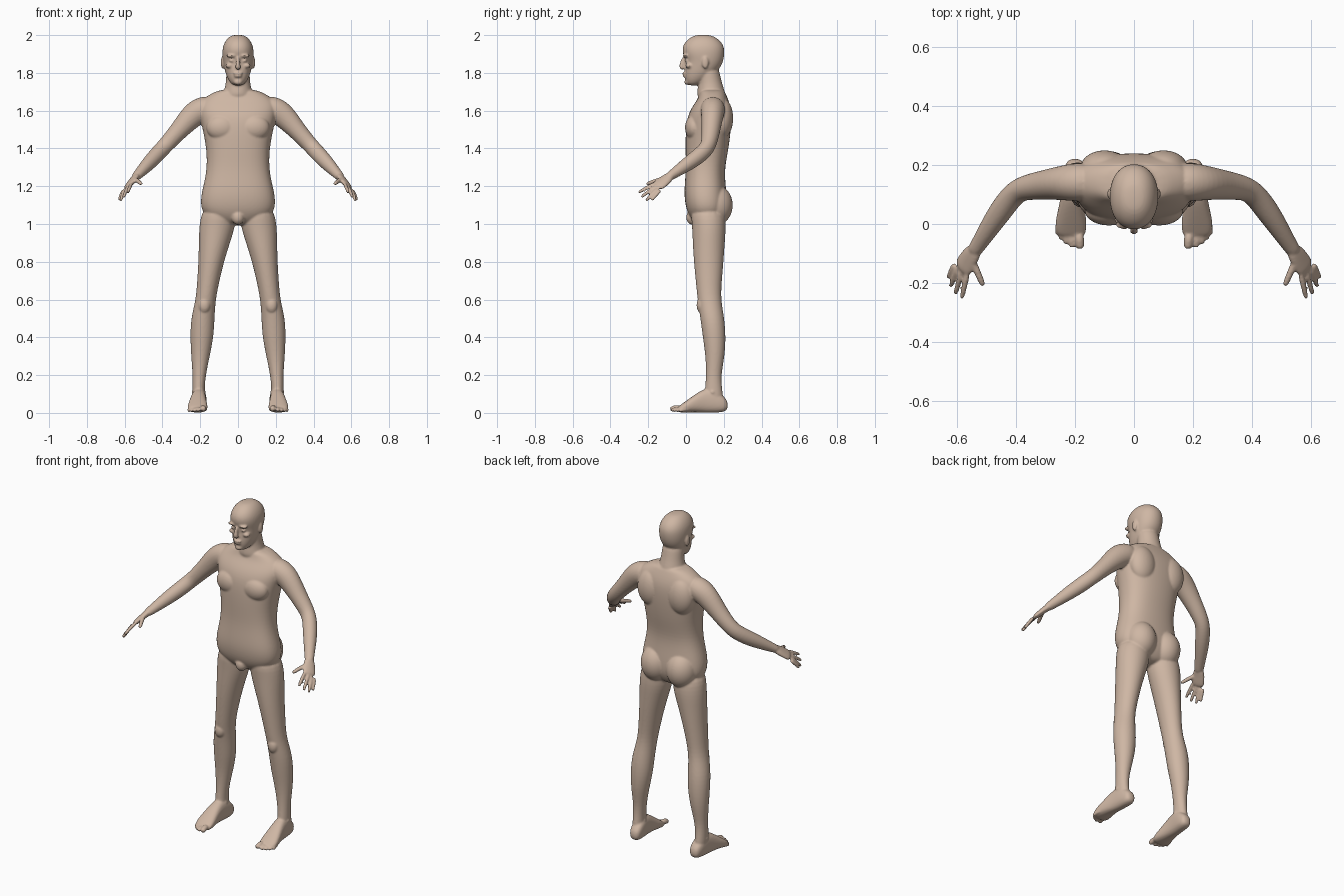
import bpy, bmesh, math
from mathutils import Vector as V, Matrix

bm = bmesh.new()      # central parts
side = bmesh.new()    # parts on the +x side, mirrored later


def loft(b, rings, n=2.0, seg=16):
    """Closed skin through rings of (centre, half axis u, half axis v)."""
    loops = []
    for c, u, v in rings:
        loop = []
        for i in range(seg):
            a = 2 * math.pi * i / seg
            ca, sa = math.cos(a), math.sin(a)
            loop.append(b.verts.new(c + u * math.copysign(abs(ca) ** (2 / n), ca)
                                    + v * math.copysign(abs(sa) ** (2 / n), sa)))
        loops.append(loop)
    for p, q in zip(loops, loops[1:]):
        for i in range(seg):
            j = (i + 1) % seg
            b.faces.new((p[i], p[j], q[j], q[i]))
    b.faces.new(loops[0][::-1])
    b.faces.new(loops[-1])


def stack(b, rows, n=2.0):
    """Horizontal slices: z, centre x, half width, front y, back y."""
    loft(b, [(V((cx, (f + k) / 2, z)), V((w, 0, 0)), V((0, (k - f) / 2, 0)))
             for z, cx, w, f, k in rows], n)


def tube(b, pts, wide=(0, 0, 1), seg=12):
    """Limb along a path of (x, y, z, half width, half thickness)."""
    P = [V(p[:3]) for p in pts]
    rings = []
    for i, p in enumerate(pts):
        d = (P[min(i + 1, len(P) - 1)] - P[max(i - 1, 0)]).normalized()
        u = V(wide)
        u = (u - d * u.dot(d)).normalized()
        rings.append((P[i], u * p[3], d.cross(u) * p[4]))
    loft(b, rings, 2.0, seg)


def ball(b, c, r):
    bmesh.ops.create_uvsphere(b, u_segments=16, v_segments=10, radius=1,
                              matrix=Matrix.Translation(c) @ Matrix.Diagonal((*r, 1)))


def digit(b, base, tip, r, drop=0.004):
    """Finger or toe with a slightly raised middle joint."""
    A, B = V(base), V(tip)
    M = (A + B) / 2 + V((0, 0, drop))
    E = B + (M - B) * 0.15
    tube(b, [(*A, r, r), (*M, r, r), (*E, r * .9, r * .9), (*B, r * .55, r * .55)], (1, 0.3, 0.2), 10)


# torso and shoulders
stack(bm, [(.99, 0, .07, .06, .17), (1.03, 0, .165, .022, .2), (1.08, 0, .202, -.002, .22),
           (1.15, 0, .2, -.012, .218), (1.22, 0, .182, -.008, .21), (1.3, 0, .167, -.002, .207),
           (1.4, 0, .17, -.005, .228), (1.5, 0, .19, -.004, .24), (1.57, 0, .207, .006, .243),
           (1.62, 0, .215, .03, .238), (1.66, 0, .195, .06, .225), (1.69, 0, .145, .07, .212),
           (1.715, 0, .09, .075, .2)], 2.4)
ball(bm, (0, .035, 1.035), (.035, .035, .04))
ball(side, (.085, .155, 1.1), (.092, .096, .11))      # buttock
ball(side, (.085, .045, 1.51), (.085, .052, .07))     # chest muscle
ball(side, (.1, .19, 1.56), (.085, .062, .11))        # shoulder blade

# neck
stack(bm, [(1.65, 0, .09, .06, .215), (1.7, 0, .077, .056, .208), (1.745, 0, .065, .066, .192),
           (1.79, 0, .064, .06, .182), (1.84, 0, .06, .05, .17)])

# head
stack(bm, [(1.732, 0, .026, .012, .06), (1.755, 0, .048, -.004, .105), (1.79, 0, .065, -.01, .15),
           (1.83, 0, .075, -.008, .186), (1.865, 0, .081, -.004, .2), (1.9, 0, .085, -.02, .206),
           (1.935, 0, .083, -.022, .205), (1.965, 0, .071, -.006, .188), (1.988, 0, .052, .022, .16),
           (2.002, 0, .026, .055, .125)], 2.15)
tube(bm, [(0, -.008, 1.885, .009, .012), (0, -.02, 1.855, .01, .012),
          (0, -.026, 1.832, .015, .013), (0, -.014, 1.818, .016, .01)], (1, 0, 0))   # nose
ball(bm, (0, -.009, 1.797), (.026, .011, .007))       # lips
ball(bm, (0, -.007, 1.783), (.022, .011, .007))
ball(bm, (0, .006, 1.752), (.024, .015, .016))        # chin
ball(side, (.034, -.002, 1.89), (.03, .016, .009))    # brow
ball(side, (.033, .006, 1.864), (.015, .013, .01))    # eye
ball(side, (.045, .016, 1.838), (.022, .02, .014))    # cheek
ball(side, (.082, .102, 1.855), (.009, .018, .034))   # ear

# arm
tube(side, [(.13, .142, 1.625, .06, .06), (.19, .142, 1.607, .07, .068), (.24, .14, 1.578, .068, .06),
            (.31, .132, 1.498, .05, .05), (.365, .124, 1.437, .045, .044), (.402, .11, 1.397, .043, .041),
            (.445, .055, 1.35, .043, .042), (.49, -.012, 1.303, .036, .035),
            (.53, -.075, 1.26, .025, .027), (.548, -.1, 1.243, .022, .025)], seg=16)

# hand
across = (.05, .03, -.04)
tube(side, [(.532, -.078, 1.258, .026, .022), (.553, -.107, 1.236, .036, .018),
            (.571, -.135, 1.213, .041, .016), (.587, -.158, 1.195, .038, .013)], across)
digit(side, (.553, -.11, 1.24), (.511, -.21, 1.211), .0125)
for base, tip in [((.562, -.155, 1.218), (.584, -.253, 1.165)), ((.580, -.15, 1.203), (.606, -.238, 1.141)),
                  ((.595, -.143, 1.191), (.622, -.213, 1.122)), ((.606, -.132, 1.182), (.63, -.183, 1.124))]:
    digit(side, base, tip, .0105)

# leg
stack(side, [(1.1, .1, .085, .02, .2), (1.0, .108, .1, .03, .215), (.9, .125, .084, .034, .207),
             (.8, .142, .069, .04, .2), (.7, .157, .06, .05, .191), (.6, .171, .053, .06, .185),
             (.5, .187, .064, .075, .205), (.4, .191, .063, .088, .212), (.3, .199, .05, .103, .206),
             (.2, .205, .035, .106, .186), (.12, .21, .032, .1, .192), (.04, .205, .036, .09, .205)])
ball(side, (.178, .085, .57), (.034, .03, .045))      # kneecap
ball(side, (.208, .14, .11), (.039, .022, .022))      # ankle bones

# foot: slices from heel to toes (y, centre x, half width, bottom z, top z)
loft(side, [(V((x, y, (lo + hi) / 2)), V((w, 0, 0)), V((0, 0, (hi - lo) / 2)))
            for y, x, w, lo, hi in [(.222, .2, .02, .02, .06), (.2, .2, .036, .003, .09),
                                    (.15, .204, .039, 0, .13), (.1, .208, .039, 0, .132),
                                    (.05, .212, .046, .003, .1), (0, .214, .055, .001, .064),
                                    (-.03, .214, .052, .002, .042), (-.045, .212, .04, .006, .03)]], 2.5)
for x, y, r in [(.182, -.083, .017), (.211, -.08, .012), (.231, -.068, .011), (.248, -.054, .0105), (.262, -.036, .01)]:
    digit(side, (x * .8 + .042, y + .055, r + .008), (x, y, r), r, .006)

# mirror the side parts and merge everything into one skin
me = bpy.data.meshes.new("body")
side.to_mesh(me)
bm.from_mesh(me)
bmesh.ops.scale(side, vec=(-1, 1, 1), verts=side.verts)
side.to_mesh(me)
bm.from_mesh(me)
bmesh.ops.recalc_face_normals(bm, faces=bm.faces)
bm.to_mesh(me)
bm.free()
side.free()

body = bpy.data.objects.new("body", me)
bpy.context.collection.objects.link(body)
sub = body.modifiers.new("round", 'SUBSURF')
sub.levels = sub.render_levels = 2
fuse = body.modifiers.new("fuse", 'REMESH')
fuse.mode = 'VOXEL'
fuse.voxel_size = .0055
fuse.use_smooth_shade = True
relax = body.modifiers.new("relax", 'SMOOTH')
relax.factor = .5
relax.iterations = 4

skin = bpy.data.materials.new("skin")
skin.diffuse_color = (.62, .47, .37, 1)
me.materials.append(skin)
